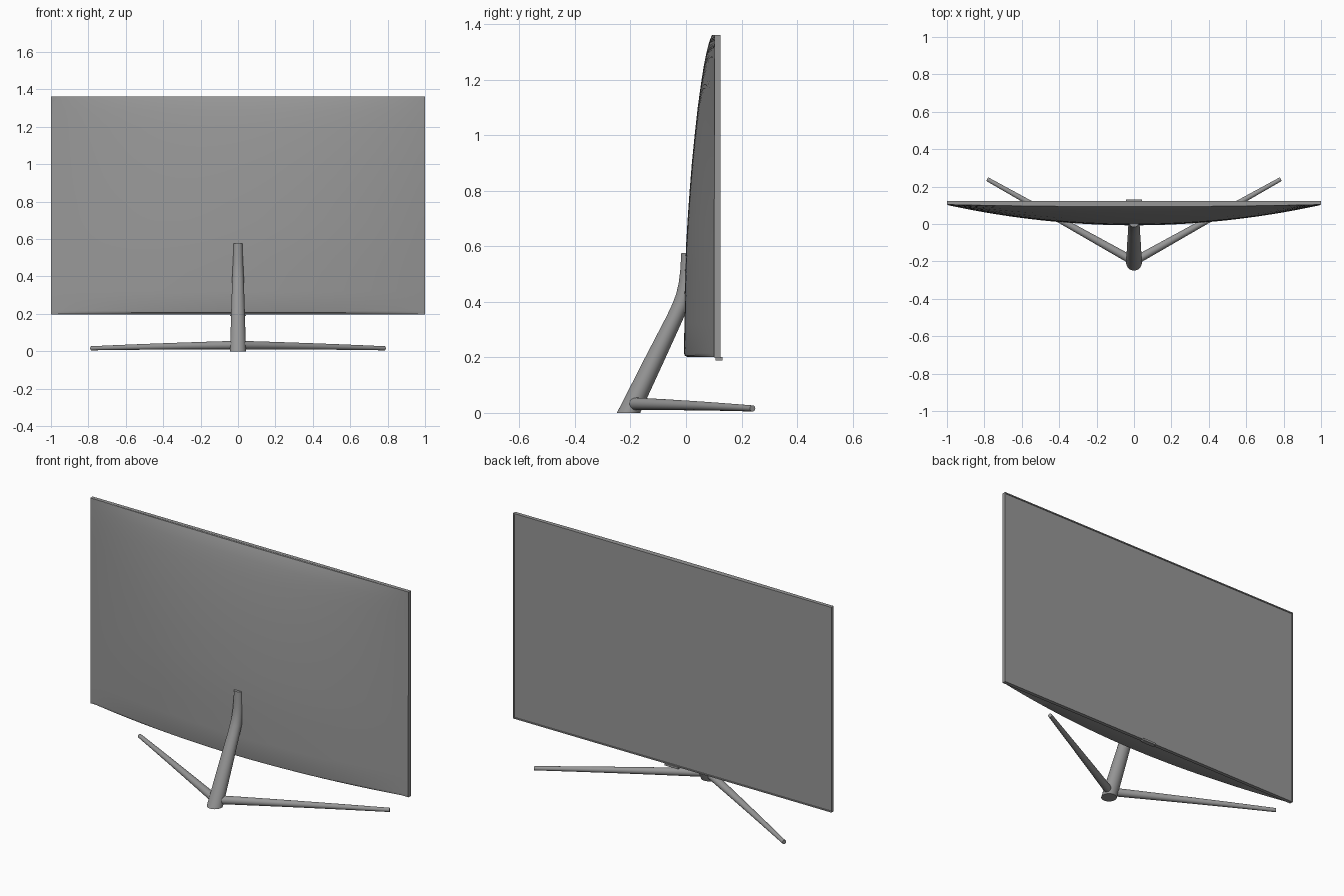
import bpy, bmesh, math
from mathutils import Vector

if "Cube" in bpy.data.objects:
    bpy.data.objects.remove(bpy.data.objects["Cube"])

# Dark grey plastic
grey = bpy.data.materials.new("dark_grey")
grey.diffuse_color = (0.31, 0.31, 0.31, 1)
grey.use_nodes = True
grey.node_tree.nodes["Principled BSDF"].inputs["Base Color"].default_value = grey.diffuse_color


def finish(name, bm, angle=40):
    bmesh.ops.recalc_face_normals(bm, faces=bm.faces)
    me = bpy.data.meshes.new(name)
    bm.to_mesh(me)
    bm.free()
    me.materials.append(grey)
    ob = bpy.data.objects.new(name, me)
    bpy.context.collection.objects.link(ob)
    bpy.ops.object.select_all(action='DESELECT')
    ob.select_set(True)
    bpy.context.view_layer.objects.active = ob
    bpy.ops.object.shade_smooth_by_angle(angle=math.radians(angle))
    return ob


def loft(name, rings):
    """Skin closed rings of points and cap both ends."""
    bm = bmesh.new()
    vs = [[bm.verts.new(p) for p in r] for r in rings]
    n = len(vs[0])
    for a, b in zip(vs, vs[1:]):
        for i in range(n):
            j = (i + 1) % n
            bm.faces.new((a[i], a[j], b[j], b[i]))
    bm.faces.new(vs[0])
    bm.faces.new(vs[-1])
    return finish(name, bm)


def ring(center, u, v, n=32):
    c = Vector(center)
    return [c + Vector(u) * math.cos(2 * math.pi * i / n)
            + Vector(v) * math.sin(2 * math.pi * i / n) for i in range(n)]


def box(lo, hi):
    bm = bmesh.new()
    bmesh.ops.create_cube(bm, size=1)
    for v in bm.verts:
        v.co = [(a + b) / 2 + c * (b - a) for a, b, c in zip(lo, hi, v.co)]
    return bm


# Panel frame with thin bezel and recessed screen on the +y side
bm = box((-1, 0.103, 0.197), (1, 0.124, 1.362))
face = max(bm.faces, key=lambda f: f.calc_center_median().y)
bmesh.ops.inset_region(bm, faces=[face], thickness=0.009)
bmesh.ops.inset_region(bm, faces=[face], thickness=0.001, depth=-0.004)
finish("screen_panel", bm)

# Bulged shell: side profile (depth, z) scaled by a lens curve across the width
profile = [(0, 0.201), (0.100, 0.202), (0.108, 0.206), (0.111, 0.215),
           (0.110, 0.32), (0.109, 0.42), (0.107, 0.51), (0.104, 0.60), (0.098, 0.70),
           (0.091, 0.80), (0.083, 0.90), (0.073, 1.00), (0.062, 1.10), (0.048, 1.20),
           (0.040, 1.25), (0.031, 1.295), (0.021, 1.335), (0.011, 1.361), (0, 1.361)]
rings = []
for i in range(61):
    x = -0.998 + 1.996 * i / 60
    k = 0.02 + 0.98 * (1 - x * x)
    rings.append([(x, 0.104 - d * k, z) for d, z in profile])
loft("back_shell", rings)

# Neck: tapered horizontal sections along a leaning path (y, z, radius)
neck = [(-0.207, 0, 0.042), (-0.110, 0.20, 0.037), (-0.037, 0.35, 0.032),
        (-0.017, 0.395, 0.031), (-0.006, 0.43, 0.029), (0.002, 0.47, 0.028),
        (0.006, 0.51, 0.027), (0.008, 0.576, 0.025)]
loft("stand_neck", [ring((0, y, z), (r, 0, 0), (0, r, 0)) for y, z, r in neck])

# Two splayed legs, slightly arched
for side, label in ((-1, "left"), (1, "right")):
    d = Vector((side * 0.785, 0.44, 0)).normalized()
    u = Vector((-d.y, d.x, 0))
    rings = []
    for i in range(9):
        t = i / 8
        r = 0.023 - 0.012 * t
        c = (side * 0.785 * t, -0.2 + 0.44 * t, 0.033 - 0.010 * t - 0.007 * t * t)
        rings.append(ring(c, u * r, (0, 0, r), 24))
    loft("stand_leg_" + label, rings)

# Small sensor bar under the lower bezel
finish("sensor_bar", box((-0.042, 0.106, 0.189), (0.042, 0.131, 0.201)))
